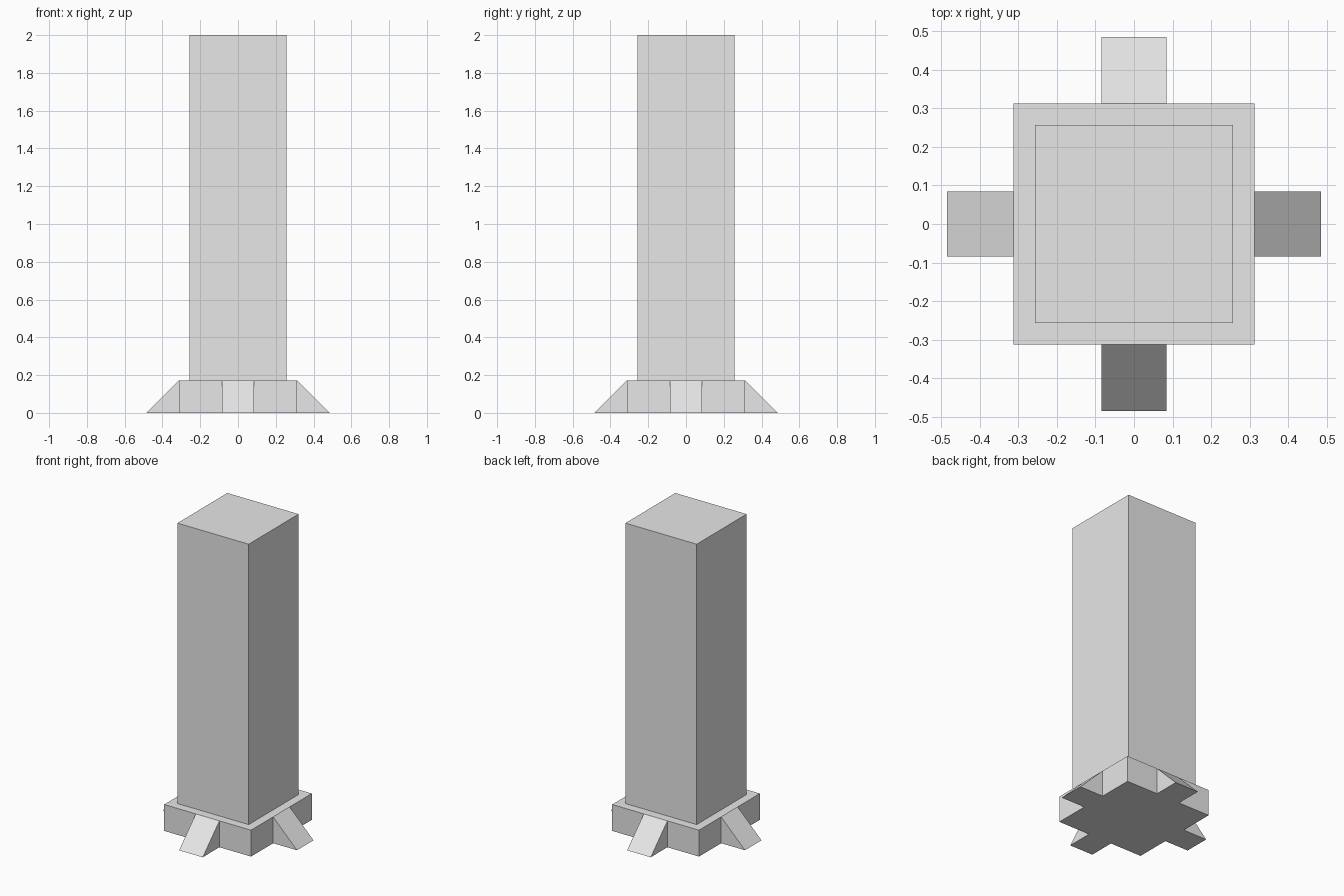
import bpy
import bmesh
from math import radians
from mathutils import Matrix

cube = bpy.data.objects.get("Cube")
if cube:
    bpy.data.objects.remove(cube, do_unlink=True)

HEIGHT = 2.0
SHAFT = 0.257        # half width of the shaft
BASE = 0.313         # half width of the plinth
BASE_TOP = 0.172
REACH = 0.485        # outer tip of the buttresses
BUTTRESS = 0.085     # half width of a buttress

grey = bpy.data.materials.new("plain_grey")
grey.use_nodes = True
grey.diffuse_color = (0.8, 0.8, 0.8, 1)
grey.node_tree.nodes["Principled BSDF"].inputs["Base Color"].default_value = grey.diffuse_color


def add_object(name, bm):
    bmesh.ops.recalc_face_normals(bm, faces=bm.faces)
    mesh = bpy.data.meshes.new(name)
    bm.to_mesh(mesh)
    bm.free()
    mesh.materials.append(grey)
    obj = bpy.data.objects.new(name, mesh)
    bpy.context.collection.objects.link(obj)
    return obj


def block(name, half, bottom, top):
    bm = bmesh.new()
    size = Matrix.Diagonal((2 * half, 2 * half, top - bottom, 1))
    place = Matrix.Translation((0, 0, (bottom + top) / 2))
    bmesh.ops.create_cube(bm, size=1, matrix=place @ size)
    return add_object(name, bm)


def wedge(name, angle):
    # Triangular side profile, extruded across its width and turned into place
    bm = bmesh.new()
    profile = [(BASE, 0), (REACH, 0), (BASE, BASE_TOP)]
    side = bm.faces.new([bm.verts.new((x, -BUTTRESS, z)) for x, z in profile])
    grown = bmesh.ops.extrude_face_region(bm, geom=[side], use_keep_orig=True)
    moved = [v for v in grown["geom"] if isinstance(v, bmesh.types.BMVert)]
    bmesh.ops.translate(bm, verts=moved, vec=(0, 2 * BUTTRESS, 0))
    bmesh.ops.rotate(bm, verts=bm.verts, matrix=Matrix.Rotation(radians(angle), 3, 'Z'))
    return add_object(name, bm)


# Plinth and the tall square shaft standing on it
block("base_plinth", BASE, 0, BASE_TOP)
block("square_shaft", SHAFT, BASE_TOP, HEIGHT)

# One sloping buttress on each side
for i, side_name in enumerate(("left", "back", "right", "front")):
    wedge(side_name + "_buttress", 90 * i)
